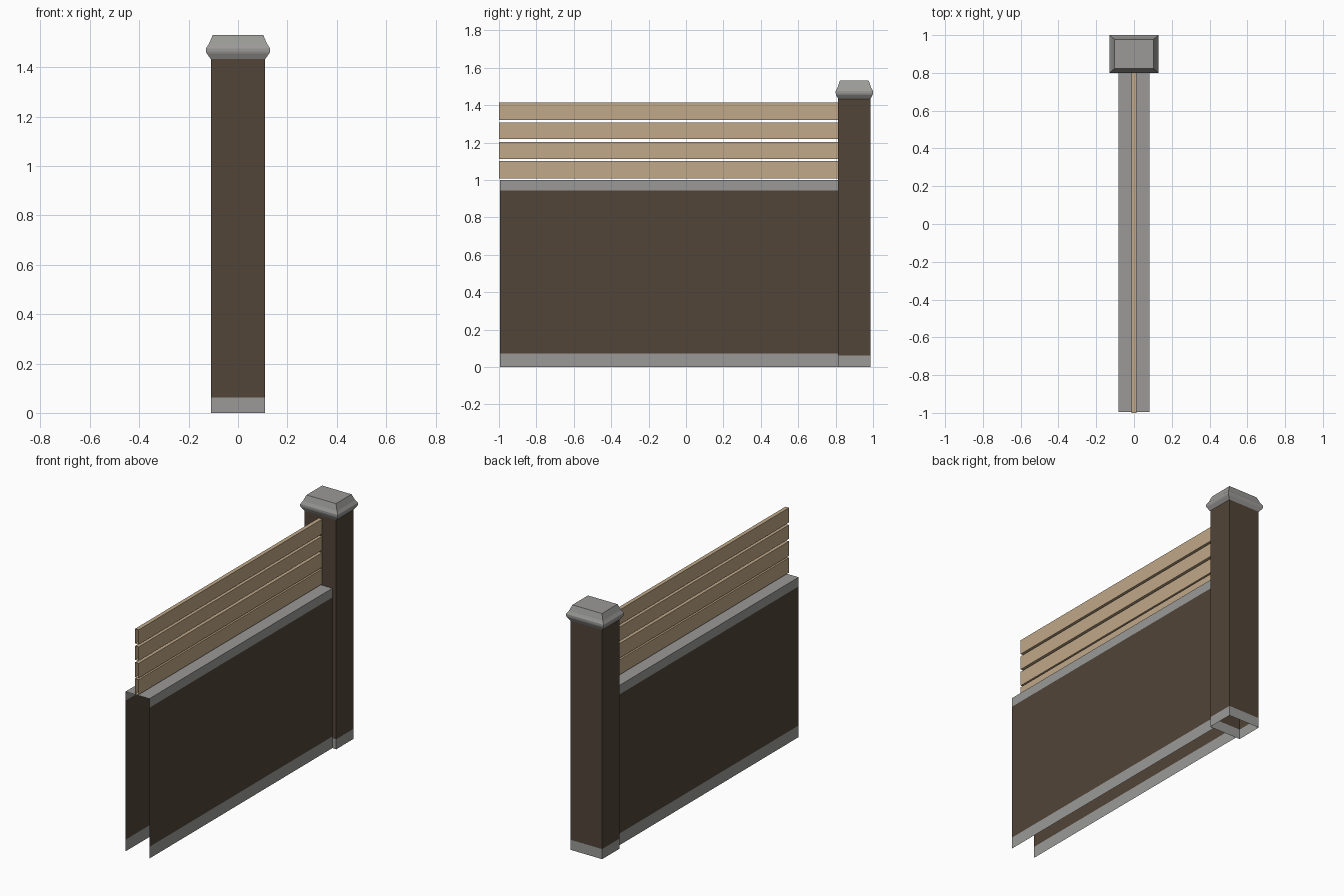
import bpy, bmesh

if "Cube" in bpy.data.objects:
    bpy.data.objects.remove(bpy.data.objects["Cube"])


def material(name, rgb):
    m = bpy.data.materials.new(name)
    m.diffuse_color = (*rgb, 1)
    m.use_nodes = True
    m.node_tree.nodes["Principled BSDF"].inputs["Base Color"].default_value = m.diffuse_color
    return m


BROWN = material("dark brown brick", (0.083, 0.058, 0.040))
GREY = material("grey stone", (0.325, 0.322, 0.310))
WOOD = material("light wood", (0.527, 0.392, 0.246))


def make(name, verts, faces, mats, rule=None):
    me = bpy.data.meshes.new(name)
    me.from_pydata(verts, [], faces)
    for m in mats:
        me.materials.append(m)
    if rule:
        for p in me.polygons:
            p.material_index = rule(p.center.z)
    ob = bpy.data.objects.new(name, me)
    bpy.context.collection.objects.link(ob)
    return ob


def extrude(name, profile, y0, y1, closed, mats, rule=None):
    """Sweep an x-z profile along y, leaving both ends open."""
    n = len(profile)
    verts = [(x, y, z) for y in (y0, y1) for x, z in profile]
    faces = []
    for i in range(n if closed else n - 1):
        j = (i + 1) % n
        faces.append((i, j, j + n, i + n))
    return make(name, verts, faces, mats, rule)


def stack(name, rows, cy, capped, mats, rule=None):
    """Loft rectangles (z, half x, half y) upwards, with an open bottom."""
    verts, faces = [], []
    for z, hx, hy in rows:
        verts += [(-hx, cy - hy, z), (hx, cy - hy, z), (hx, cy + hy, z), (-hx, cy + hy, z)]
    for r in range(len(rows) - 1):
        for i in range(4):
            a, b = r * 4 + i, r * 4 + (i + 1) % 4
            faces.append((a, b, b + 4, a + 4))
    if capped:
        k = (len(rows) - 1) * 4
        faces.append((k, k + 1, k + 2, k + 3))
    return make(name, verts, faces, mats, rule)


# Low wall: two thin sides and a top, open at the end and underneath
W = 0.083
side = [(-W, 0.0), (-W, 0.073), (-W, 0.943), (-W, 1.0)]
extrude("low_wall", side + [(-x, z) for x, z in reversed(side)], -0.995, 0.814, False,
        [BROWN, GREY], lambda z: 0 if 0.1 < z < 0.9 else 1)

# Four fence boards above the wall
for i, (z0, z1) in enumerate([(1.008, 1.102), (1.112, 1.204), (1.22, 1.307), (1.322, 1.414)]):
    t = 0.0125
    extrude(f"fence_board_{i + 1}", [(-t, z0), (-t, z1), (t, z1), (t, z0)],
            -1.0, 0.814, True, [WOOD])

# Post with a stone base band
CY = 0.9
stack("post", [(0, 0.11, 0.086), (0.063, 0.11, 0.086), (1.437, 0.11, 0.086)], CY, False,
      [BROWN, GREY], lambda z: 1 if z < 0.1 else 0)

# Moulded stone cap on the post
stack("post_cap", [(1.434, 0.111, 0.087), (1.456, 0.127, 0.098), (1.464, 0.13, 0.1),
                   (1.476, 0.13, 0.1), (1.494, 0.118, 0.09), (1.531, 0.102, 0.077)],
      CY, True, [GREY])
